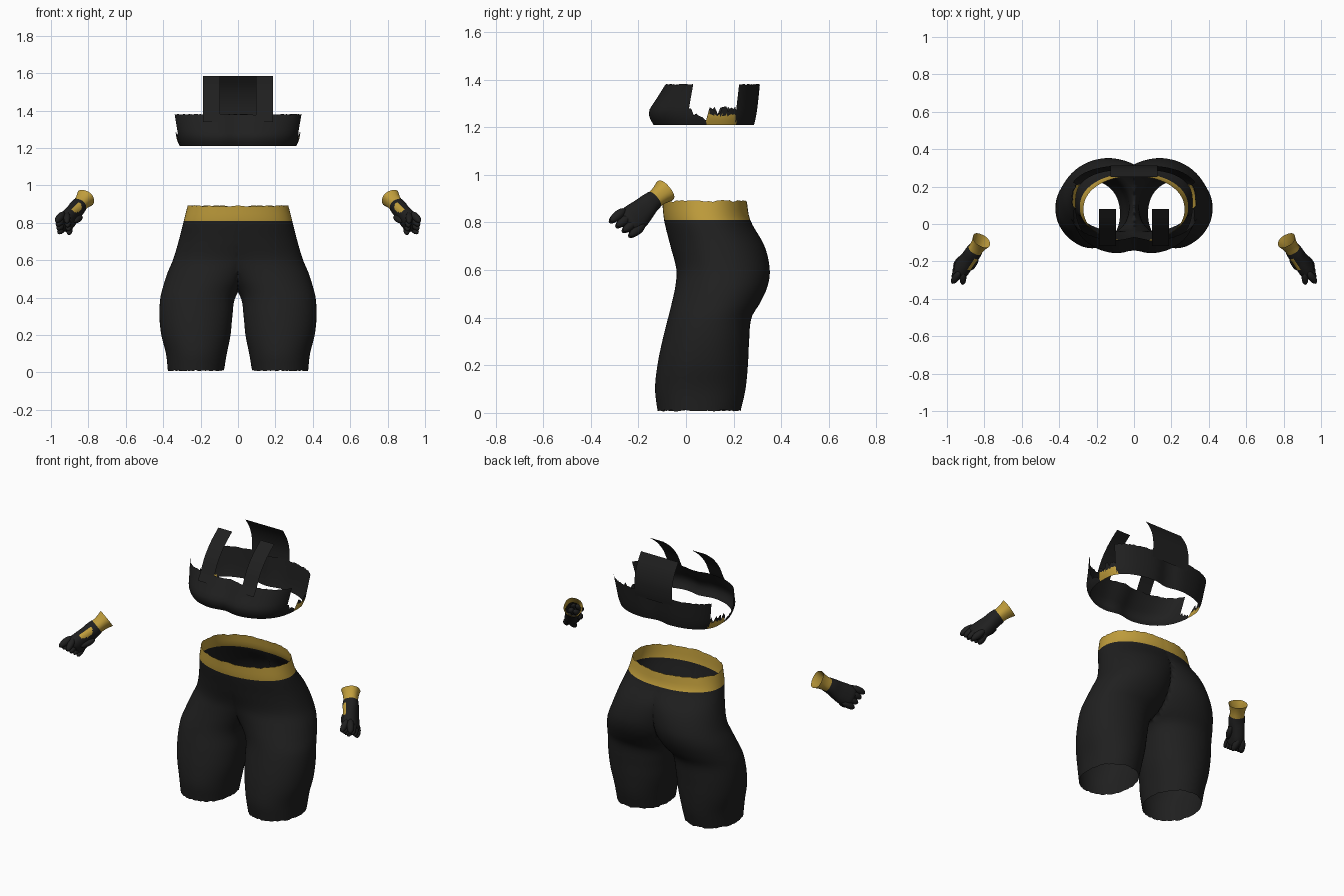
import bpy, bmesh, math, random
from mathutils import Vector, Matrix

random.seed(4)
cube = bpy.data.objects.get("Cube")
if cube:
    bpy.data.objects.remove(cube)


def material(name, color):
    m = bpy.data.materials.new(name)
    m.use_nodes = True
    m.diffuse_color = color
    m.node_tree.nodes["Principled BSDF"].inputs["Base Color"].default_value = color
    return m


BLACK = material("black fabric", (0.014, 0.014, 0.014, 1))
GOLD = material("gold trim", (0.53, 0.34, 0.045, 1))


def lerp_rows(rows, t):
    """Smoothly interpolate rows of (key, values...) at key t."""
    i = max(k for k in range(len(rows) - 1) if rows[k][0] <= t or k == 0)
    a, b = rows[i], rows[i + 1]
    p, q = rows[max(i - 1, 0)], rows[min(i + 2, len(rows) - 1)]
    h = b[0] - a[0]
    u = (t - a[0]) / h
    out = []
    for j in range(1, len(a)):
        m0 = (b[j] - p[j]) / (b[0] - p[0]) * h
        m1 = (q[j] - a[j]) / (q[0] - a[0]) * h
        out.append((2*u**3 - 3*u**2 + 1) * a[j] + (u**3 - 2*u**2 + u) * m0
                   + (3*u**2 - 2*u**3) * b[j] + (u**3 - u**2) * m1)
    return out


def loft(bm, rings, closed=True, cap=False):
    """Skin a list of point rings with quads."""
    vs = [[bm.verts.new(p) for p in r] for r in rings]
    n = len(vs[0])
    for a, b in zip(vs, vs[1:]):
        for i in range(n if closed else n - 1):
            j = (i + 1) % n
            bm.faces.new((a[i], a[j], b[j], b[i]))
    if cap:
        bm.faces.new(vs[-1])


def finish(name, bm, gold=None, mirror=False, angle=50):
    """Make an object; gold is a rule choosing the gold faces."""
    bm.normal_update()
    for f in bm.faces:
        f.material_index = 1 if gold and gold(f) else 0
    me = bpy.data.meshes.new(name)
    bm.to_mesh(me)
    bm.free()
    me.materials.append(BLACK)
    me.materials.append(GOLD)
    ob = bpy.data.objects.new(name, me)
    bpy.context.collection.objects.link(ob)
    if mirror:
        mod = ob.modifiers.new("mirror", 'MIRROR')
        mod.use_clip = True
        mod.merge_threshold = 0.0005
    bpy.ops.object.select_all(action='DESELECT')
    ob.select_set(True)
    bpy.context.view_layer.objects.active = ob
    bpy.ops.object.shade_smooth_by_angle(angle=math.radians(angle))
    return ob


def spow(v, e):
    return math.copysign(abs(v) ** e, v)


# Shorts: height, outer x, inner x front, inner x back, front y, back y
SHORTS = [(.01, .375, .075, .075, -.12, .23), (.1, .385, .06, .06, -.13, .25),
          (.2, .41, .04, .04, -.12, .26), (.3, .42, .03, .03, -.1, .265),
          (.4, .415, .02, .015, -.075, .275), (.46, .4, -.02, -.03, -.06, .31),
          (.53, .378, -.1, -.06, -.045, .342), (.6, .348, -.2, -.08, -.04, .352),
          (.7, .318, -.28, -.14, -.065, .33), (.81, .29, -.29, -.25, -.092, .27),
          (.89, .27, -.27, -.25, -.1, .255)]


def shorts_ring(z, seg=72):
    out, inf, inb, yf, yb = lerp_rows(SHORTS, z)
    ring = []
    for k in range(seg):
        a = math.tau * k / seg
        inner = inf if math.sin(a) < 0 else inb
        x = (out + inner) / 2 + (out - inner) / 2 * math.cos(a)
        y = (yf + yb) / 2 + (yb - yf) / 2 * spow(math.sin(a), .92)
        dz = random.uniform(-.004, .004) if z < .02 or z > .88 else 0
        ring.append(Vector((max(x, 0), y, z + dz)))
    return ring


bm = bmesh.new()
levels = [.01 + .02 * i for i in range(45)]
loft(bm, [shorts_ring(z) for z in levels])
# Remove the inner seam wall so each half opens into the other
wall = [f for f in bm.faces if all(v.co.x < 1e-5 for v in f.verts)]
bmesh.ops.delete(bm, geom=wall, context='FACES')
bmesh.ops.delete(bm, geom=[v for v in bm.verts if not v.link_faces], context='VERTS')
finish("shorts", bm, lambda f: f.calc_center_median().z > .81, mirror=True)

# Chest band: height, half width, front y, back y
BAND = [(1.21, .312, -.142, .29), (1.24, .325, -.158, .297), (1.27, .332, -.16, .302),
        (1.32, .342, -.128, .308), (1.38, .355, -.09, .314)]


def band_point(a, z):
    hw, yf, yb = lerp_rows(BAND, z)
    s, c = math.sin(a), math.cos(a)
    x = hw * spow(c, .72)
    mid = .12
    y = mid + (yb - mid if s > 0 else mid - yf) * spow(s, .8)
    y += -math.copysign(.02, s) * math.exp(-(x / .06) ** 2)
    return Vector((x, y, z))


def band_top(a):
    """Full height in front and back, low and ragged under the arms."""
    y = band_point(a, 1.3).y
    if y < .015 or y > .215:
        return 1.38 + random.uniform(-.003, .002)
    if y < .09:
        return 1.275 - .7 * (y - .015) + random.uniform(-.012, .012)
    return 1.265 + random.uniform(-.012, .025)


bm = bmesh.new()
angles = [math.tau * k / 160 for k in range(160)]
tops = [band_top(a) for a in angles]
loft(bm, [[band_point(a, 1.21 + (t - 1.21) * r / 8) for a, t in zip(angles, tops)]
          for r in range(9)])


def band_gold(f):
    c = f.calc_center_median()
    return .09 < c.y < .21 and c.z < 1.25


finish("chest_band", bm, band_gold)


# Straps: ribbons following a side path
def ribbon(name, x0, x1, path, mirror):
    bm = bmesh.new()
    zs = [path[0][0] + (path[-1][0] - path[0][0]) * i / 14 for i in range(15)]
    loft(bm, [[Vector((x0 + (x1 - x0) * k / 6, lerp_rows(path, z)[0], z))
               for k in range(7)] for z in zs], closed=False)
    finish(name, bm, mirror=mirror)


ribbon("front_straps", .095, .187,
       [(1.34, -.117), (1.38, -.092), (1.46, -.05), (1.53, .01), (1.585, .08)], True)
ribbon("back_strap", -.125, .125,
       [(1.34, .306), (1.38, .312), (1.45, .311), (1.52, .29), (1.585, .25)], False)

# Gloves: axes along the forearm, across the knuckles and out of the palm
START = Vector((.815, -.088, .933))
D = Vector((.47, -.68, -.56)).normalized()
W = Vector((0, -.64, .77))
W = (W - D * W.dot(D)).normalized()
N = D.cross(W)


def hand_ring(t, hw, hn, off=0, seg=40):
    c = START + D * t + W * off
    return [c + W * hw * spow(math.cos(math.tau * k / seg), .85)
            + N * hn * spow(math.sin(math.tau * k / seg), .85) for k in range(seg)]


# Flared cuff, open toward the forearm
bm = bmesh.new()
loft(bm, [hand_ring(t, r, r) for t, r in
          ((0, .051), (.01, .048), (.03, .042), (.055, .039), (.085, .038))])
finish("glove_cuffs", bm, lambda f: True, mirror=True)

# Palm, curled fingers and thumb
PALM = [(.07, .041, .041, 0), (.1, .045, .043, 0), (.14, .052, .04, -.004),
        (.19, .06, .041, -.006), (.235, .058, .04, -.004), (.25, .045, .028, 0)]
bm = bmesh.new()
loft(bm, [hand_ring(t, *lerp_rows(PALM, t)) for t in
          [.07 + .18 * i / 20 for i in range(21)]], cap=True)


def blob(center, axis, length, r):
    """Ellipsoid pointing along an axis."""
    rot = axis.to_track_quat('Z', 'Y').to_matrix().to_4x4()
    mat = Matrix.Translation(center) @ rot @ Matrix.Diagonal((r, r, length, 1))
    bmesh.ops.create_uvsphere(bm, u_segments=14, v_segments=10, radius=1, matrix=mat)


for i in range(4):
    side = .046 - .033 * i
    tip = START + D * (.257 - .009 * i) + W * side
    blob(tip - N * .018, D, .045, .02)
    blob(tip + N * .018 - D * .012, (D + N * .5).normalized(), .042, .018)
blob(START + D * .165 + N * .042 - W * .01, (D + W * .3).normalized(), .045, .018)


def glove_gold(f):
    c = f.calc_center_median()
    return math.hypot(c.x - .862, c.z - .883) < .027 and f.normal.dot(N) > .1


finish("gloves", bm, glove_gold, mirror=True)
